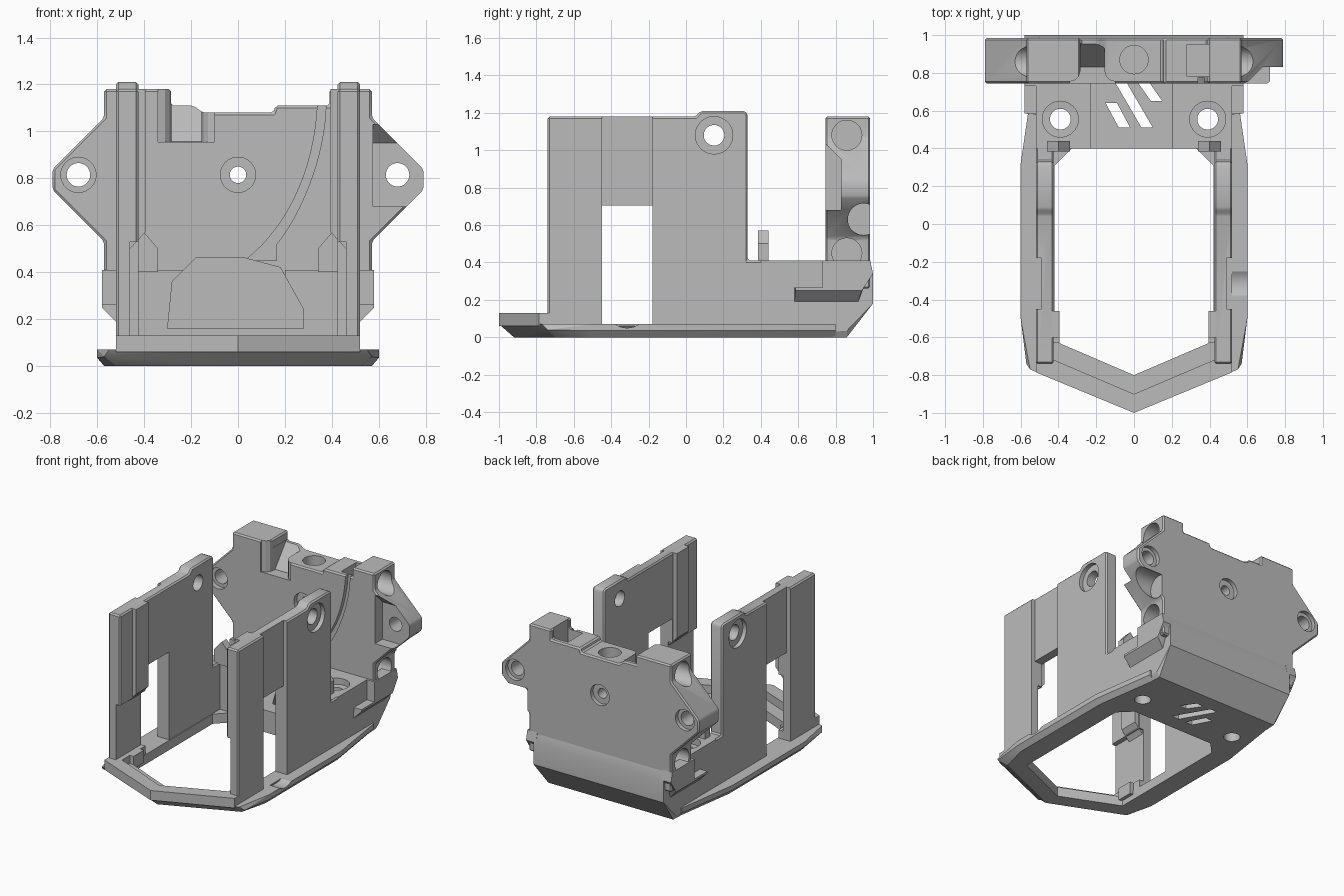
import bpy, bmesh, math
from mathutils import Vector
from mathutils.geometry import interpolate_bezier

old = bpy.data.objects.get("Cube")
if old:
    bpy.data.objects.remove(old, do_unlink=True)

grey = bpy.data.materials.new("light_grey")
grey.use_nodes = True
colour = (0.5, 0.5, 0.5, 1)
grey.diffuse_color = colour
grey.node_tree.nodes["Principled BSDF"].inputs["Base Color"].default_value = colour


def finish(name, bm):
    bmesh.ops.recalc_face_normals(bm, faces=bm.faces)
    mesh = bpy.data.meshes.new(name)
    bm.to_mesh(mesh)
    bm.free()
    mesh.materials.append(grey)
    ob = bpy.data.objects.new(name, mesh)
    bpy.context.collection.objects.link(ob)
    return ob


def prism(name, pts, axis, lo, hi, bevel=0):
    """Extrude a 2D outline along an axis."""
    place = {"x": lambda u, v, w: (w, u, v),
             "y": lambda u, v, w: (u, w, v),
             "z": lambda u, v, w: (u, v, w)}[axis]
    bm = bmesh.new()
    a = [bm.verts.new(place(u, v, lo)) for u, v in pts]
    b = [bm.verts.new(place(u, v, hi)) for u, v in pts]
    bm.faces.new(a)
    bm.faces.new(b)
    n = len(a)
    for i in range(n):
        j = (i + 1) % n
        bm.faces.new((a[i], a[j], b[j], b[i]))
    bmesh.ops.recalc_face_normals(bm, faces=bm.faces)
    if bevel:
        bmesh.ops.bevel(bm, geom=bm.edges[:], offset=bevel, segments=1,
                        affect="EDGES", clamp_overlap=True)
    return finish(name, bm)


def hull(name, pts):
    """Convex solid around a few corner points."""
    bm = bmesh.new()
    for p in pts:
        bm.verts.new(p)
    bmesh.ops.convex_hull(bm, input=bm.verts[:])
    bmesh.ops.dissolve_limit(bm, angle_limit=.01, verts=bm.verts[:], edges=bm.edges[:])
    return finish(name, bm)


def both(pts):
    return [(s * x, y, z) for x, y, z in pts for s in (-1, 1) if x or s > 0]


def rect(u0, u1, v0, v1):
    return [(u0, v0), (u1, v0), (u1, v1), (u0, v1)]


def circle(u, v, r, n=40):
    return [(u + r * math.cos(i * math.tau / n), v + r * math.sin(i * math.tau / n))
            for i in range(n)]


def curve(*handles):
    return [(p.x, p.y) for p in interpolate_bezier(*[Vector(h) for h in handles], 16)]


def mirrored(half):
    """Complete an outline whose right half is given from front to back."""
    return half + [(-x, y) for x, y in reversed(half) if x]


def cut(targets, pts, axis, lo, hi):
    cutter = prism("cutter", pts, axis, lo, hi)
    cutter.hide_render = True
    for ob in targets:
        mod = ob.modifiers.new("cut", "BOOLEAN")
        mod.operation = "DIFFERENCE"
        mod.solver = "EXACT"
        mod.object = cutter
        bpy.context.view_layer.objects.active = ob
        bpy.ops.object.modifier_apply(modifier=mod.name)
    bpy.data.objects.remove(cutter, do_unlink=True)


def span(s, a, b):
    """Order a mirrored interval."""
    return sorted((s * a, s * b))


# Base ring with a chamfered underside and a pointed nose
sides = [(.6, -.5), (.6, .32), (.54, .66), (.53, .8)]
ring = hull("base_ring", both(
    [(0, -1, .07), (.55, -.77, .07), (.57, -.74, .04), (0, -.92, 0), (.52, -.7, 0)]
    + [(x, y, z) for x, y in sides for z in (.035, .07)] + [(x - .03, y, 0) for x, y in sides]))
cut([ring], mirrored([(0, -.8), (.42, -.62), (.42, .31), (.33, .4)]), "z", -.1, .2)
cut([ring], circle(-.315, .16, .11), "x", .49, .7)
lip = prism("nose_lip", mirrored([(0, -1), (.52, -.785), (.52, -.68), (.47, -.7), (0, -.9)]),
            "z", .06, .13)

# Rear base with a sloped back
rear = hull("rear_base", both([(.52, .4, 0), (.52, .4, .34), (.5, .86, 0), (.52, .86, .035),
                               (.52, 1, .18), (.52, 1, .34), (.52, .985, .4)]))

# Mounting block between the walls
block = prism("mounting_block", rect(-.52, .52, .4, .78), "z", .02, .41)

# Back plate with two pointed ears
plate = prism("back_plate", [
    (-.57, .26), (.57, .26), (.57, .53), (.79, .75), (.79, .84), (.57, 1.06), (.57, 1.18),
    (.39, 1.18), (.39, 1.11), (.16, 1.11), (.15, 1.08), (-.15, 1.08), (-.19, 1.11),
    (-.285, 1.11), (-.285, 1.18), (-.57, 1.18), (-.57, 1.06), (-.79, .84), (-.79, .75),
    (-.57, .53)], "y", .745, .985, bevel=.01)

body = [ring, rear, block]

# Cable cavity and slotted floor
cavity = [(-.3, .16), (.28, .16), (.28, .24), (.18, .42), (.03, .46), (-.18, .46), (-.28, .36)]
cut([rear, block, plate], cavity, "y", .3, .83)
cut([block, rear], rect(-.23, .2, .16, .5), "y", .3, .75)
for slot in ([(-.15, .64), (-.09, .64), (-.02, .51), (-.08, .51)],
             [(-.1, .75), (-.04, .75), (.1, .51), (.04, .51)],
             [(.02, .75), (.08, .75), (.15, .65), (.09, .65)]):
    cut(body, slot, "z", -.1, .3)

# Plate pockets and bores: flared left pocket with a sloped back
flare = [(-.284, .83), (-.284, .81), (-.292, .782), (-.312, .762), (-.34, .754), (-.34, .7),
         (-.1, .7), (-.1, .754), (-.128, .762), (-.148, .782), (-.156, .81), (-.156, .83)]
cut([plate], flare, "z", .955, 1.3)
cut([plate], [(.8, .956), (.83, .956), (.96, 1.12), (.8, 1.12)], "x", -.284, -.156)
cut([plate], rect(.28, .4, .78, .95), "z", .7, 1.3)
cut([plate], circle(0, .87, .075), "z", .9, 1.3)
cut([plate], [(.7, .68), (.83, .68), (.83, .95), (.75, 1.03), (.7, 1.03)], "x", .575, .9)
cut([plate], circle(.95, .63, .085), "x", .58, .9)
for x, r, big in ((-.68, .05, .075), (0, .035, .075), (.68, .05, .075)):
    cut([plate], circle(x, .815, r), "y", .6, 1.1)
    cut([plate], circle(x, .815, big), "y", .6, .78)
    cut([plate], circle(x, .815, big), "y", .955, 1.1)
for s in (-1, 1):
    for z in (1.08, .45):
        cut([plate], circle(.86, z, .08), "x", *span(s, .42, 1))

# Curved cable groove on the plate front
groove = (curve((.34, 1.13), (.33, .85), (.22, .6), (.03, .45))
          + [(.165, .45)] + curve((.165, .52), (.27, .65), (.375, .9), (.375, 1.13)))
cut([plate], groove, "y", .7, .775)

parts = [ring, lip, rear, block, plate]

# Side walls, flared wings, rails and tabs
profile = [(-.74, .05), (.75, .05), (.75, .41), (.33, .41), (.33, 1.195), (.315, 1.21),
           (.08, 1.21), (.05, 1.18), (-.74, 1.18)]
for s, side in ((1, "left"), (-1, "right")):
    wall = prism(side + "_wall", profile, "x", *span(s, .425, .52), bevel=.01)
    cut([wall], rect(-.45, -.18, .07, .705), "x", *span(s, .3, .7))
    cut([wall], rect(-.45, -.18, .69, 1.3), "x", *span(s, .49, .7))
    cut([wall], rect(-.8, -.45, .13, .53), "x", *span(s, .3, .46))
    cut([wall], circle(.15, 1.08, .055), "x", *span(s, .3, .7))
    cut([wall], circle(.15, 1.08, .1), "x", *span(s, .49, .7))
    # Vertical screw hole and its counterbore
    cut(body + [wall], circle(s * .39, .555, .055), "z", -.1, .6)
    cut([block, wall], circle(s * .39, .555, .095), "z", .36, .6)
    wing = hull(side + "_wing", [(s * x, y, z) for x, y, z in (
        (.5, .58, .19), (.52, .58, .19), (.52, .92, .19), (.5, .92, .19), (.5, .58, .265),
        (.58, .585, .25), (.58, .94, .25), (.58, .585, .265), (.58, .95, .265), (.5, .95, .265))])
    cheek = hull(side + "_cheek", [(s * x, y, z) for x in (.5, .58) for y, z in (
        (.73, .255), (.94, .25), (1, .34), (.985, .41), (.73, .41))])
    rail = prism(side + "_rail", [(s * .395, .57), (s * .46, .5), (s * .46, 1.18), (s * .395, 1.18)],
                 "y", -.6, -.46)
    foot = prism(side + "_foot", rect(*span(s, .395, .47), -.63, -.51), "z", .04, .13)
    tab = prism(side + "_tab", [(s * .34, .4), (s * .34, .5), (s * .4, .57), (s * .46, .5),
                                (s * .46, .4)], "y", .385, .44)
    parts += [wall, wing, cheek, rail, foot, tab]

for ob in parts:
    bpy.ops.object.select_all(action="DESELECT")
    ob.select_set(True)
    bpy.context.view_layer.objects.active = ob
    bpy.ops.object.shade_smooth_by_angle(angle=math.radians(25))
